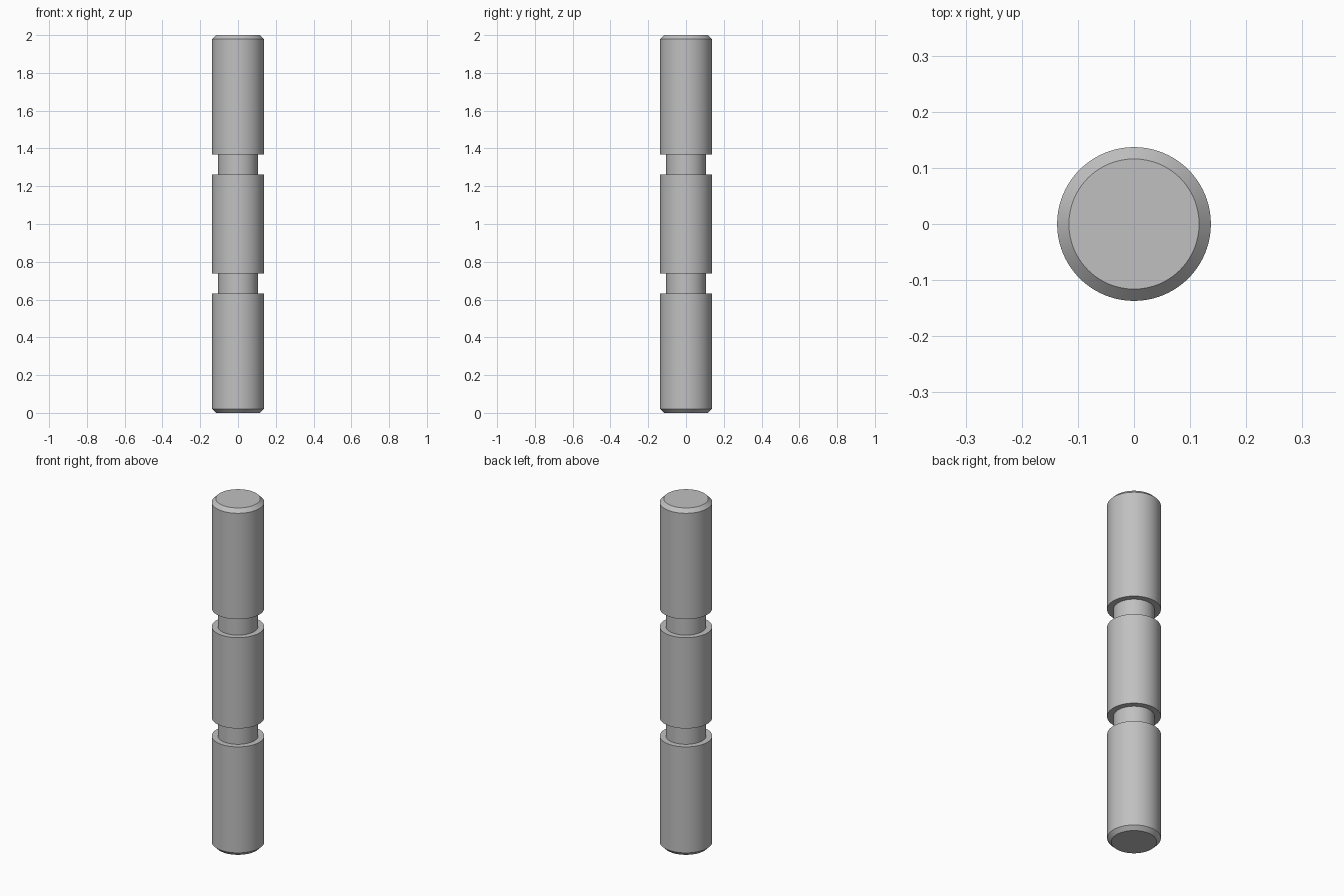
import bpy
import bmesh
import math

cube = bpy.data.objects.get("Cube")
if cube:
    bpy.data.objects.remove(cube, do_unlink=True)

# Plain steel grey
steel = bpy.data.materials.new("steel_grey")
steel.use_nodes = True
colour = (0.53, 0.53, 0.53, 1)
steel.diffuse_color = colour
steel.node_tree.nodes["Principled BSDF"].inputs["Base Color"].default_value = colour

RADIUS = 0.137
NECK = 0.105
CHAMFER = 0.021
HALF = 1.0
GROOVE_IN, GROOVE_OUT = 0.262, 0.368   # distances from the middle

# Upper half of the profile, from the middle to the tip, then mirrored
upper = [(RADIUS, GROOVE_IN), (NECK, GROOVE_IN), (NECK, GROOVE_OUT),
         (RADIUS, GROOVE_OUT), (RADIUS, HALF - CHAMFER),
         (RADIUS - CHAMFER, HALF), (0, HALF)]
profile = [(r, -z) for r, z in reversed(upper)] + upper

# Grooved pin: the profile spun round the vertical axis
bm = bmesh.new()
verts = [bm.verts.new((r, 0, z + HALF)) for r, z in profile]
edges = [bm.edges.new(pair) for pair in zip(verts, verts[1:])]
bmesh.ops.spin(bm, geom=verts + edges, cent=(0, 0, 0), axis=(0, 0, 1),
               angle=math.tau, steps=96, use_merge=True)
bmesh.ops.remove_doubles(bm, verts=bm.verts, dist=0.0001)
bmesh.ops.recalc_face_normals(bm, faces=bm.faces)
mesh = bpy.data.meshes.new("grooved_pin")
bm.to_mesh(mesh)
bm.free()
mesh.materials.append(steel)

pin = bpy.data.objects.new("grooved_pin", mesh)
bpy.context.collection.objects.link(pin)
bpy.context.view_layer.objects.active = pin
pin.select_set(True)
bpy.ops.object.shade_smooth_by_angle(angle=math.radians(30))
